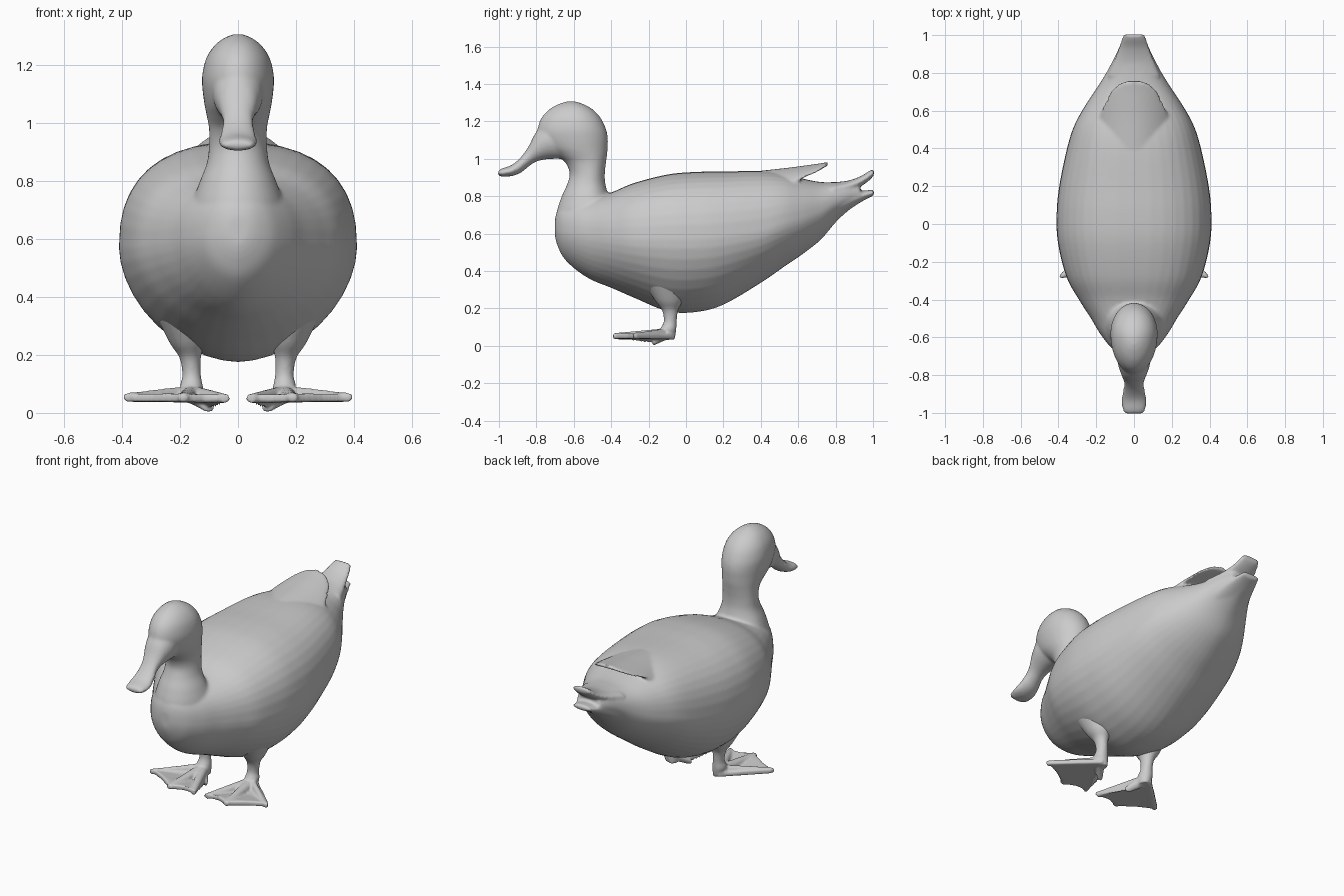
import bpy, bmesh
from math import cos, sin, pi
from mathutils import Vector

if "Cube" in bpy.data.objects:
    bpy.data.objects.remove(bpy.data.objects["Cube"])


def smooth_rows(rows, steps=5):
    """Catmull-Rom interpolation of a small table of sections."""
    out = []
    for i in range(len(rows) - 1):
        p0, p1 = rows[max(i - 1, 0)], rows[i]
        p2, p3 = rows[i + 1], rows[min(i + 2, len(rows) - 1)]
        for k in range(steps):
            t = k / steps
            out.append([0.5 * (2 * b + (c - a) * t + (2 * a - 5 * b + 4 * c - d) * t * t
                               + (3 * b - a - 3 * c + d) * t ** 3)
                        for a, b, c, d in zip(p0, p1, p2, p3)])
    return out + [list(rows[-1])]


def section(pos, lo, mid, hi, hw, along, n_lo=2.0, n_hi=2.0, xc=0.0, count=40):
    """Closed super-ellipse ring, lying across the y or the z axis."""
    ring = []
    for i in range(count):
        c, s = cos(2 * pi * i / count), sin(2 * pi * i / count)
        n, h = (n_hi, hi - mid) if s >= 0 else (n_lo, mid - lo)
        x = xc + hw * abs(c) ** (2 / n) * (1 if c >= 0 else -1)
        u = mid + h * abs(s) ** (2 / n) * (1 if s >= 0 else -1)
        ring.append(Vector((x, pos, u) if along == 'y' else (x, u, pos)))
    return ring


def plate(rows, along='y', droop=0.0):
    """Rows are (position, low, high, half width)."""
    rings = [section(p, a, (a + b) / 2, b, w, along) for p, a, b, w in smooth_rows(rows)]
    for r in rings:
        for v in r:
            v.z -= droop * v.x * v.x
    return rings


def build(name, lofts, voxel, smooth, mirror=False):
    """Skin every loft, then fuse them into one soft surface."""
    bm = bmesh.new()
    for rings in lofts:
        vs = [[bm.verts.new(p) for p in r] for r in rings]
        n = len(vs[0])
        for a, b in zip(vs, vs[1:]):
            for i in range(n):
                bm.faces.new((a[i], a[(i + 1) % n], b[(i + 1) % n], b[i]))
        bm.faces.new(vs[0][::-1])
        bm.faces.new(vs[-1])
    bmesh.ops.recalc_face_normals(bm, faces=bm.faces)
    me = bpy.data.meshes.new(name)
    bm.to_mesh(me)
    bm.free()
    ob = bpy.data.objects.new(name, me)
    bpy.context.collection.objects.link(ob)
    rm = ob.modifiers.new("fuse", 'REMESH')
    rm.mode, rm.voxel_size, rm.use_smooth_shade = 'VOXEL', voxel, True
    sm = ob.modifiers.new("soften", 'SMOOTH')
    sm.factor, sm.iterations = 0.5, smooth
    if mirror:
        ob.modifiers.new("mirror", 'MIRROR').use_mirror_merge = False
    return ob


# Body: y, bottom, widest height, top, half width
body_rows = [
    (-.70, .58, .63, .68, .035), (-.685, .53, .62, .73, .075), (-.65, .465, .61, .76, .125),
    (-.58, .40, .60, .78, .18), (-.50, .35, .59, .795, .228), (-.40, .31, .58, .82, .292),
    (-.28, .258, .57, .87, .358), (-.10, .185, .57, .916, .403), (.05, .18, .57, .93, .41),
    (.20, .22, .58, .932, .396), (.40, .337, .61, .935, .355), (.52, .42, .65, .922, .317),
    (.62, .488, .68, .895, .263), (.72, .567, .72, .876, .197), (.80, .66, .77, .876, .147),
    (.87, .725, .80, .88, .11), (.93, .765, .81, .865, .08)]
body = [section(*r, 'y', 1.8, 2.45) for r in smooth_rows(body_rows)]

# Neck and head: height, front, back, half width
neck_rows = [
    (.58, -.66, -.30, .17), (.70, -.69, -.34, .165), (.79, -.668, -.405, .135),
    (.86, -.637, -.43, .108), (.92, -.622, -.434, .1), (.98, -.645, -.428, .1),
    (1.02, -.695, -.422, .107), (1.06, -.75, -.419, .115), (1.11, -.785, -.418, .122),
    (1.16, -.793, -.428, .124), (1.22, -.772, -.457, .111), (1.265, -.73, -.5, .083),
    (1.293, -.68, -.55, .048), (1.306, -.64, -.59, .015)]
neck = [section(z, f, f + .58 * (b - f), b, w, 'z') for z, f, b, w in smooth_rows(neck_rows)]

# Bill: y, bottom, top, half width
bill = plate([
    (-1.005, .913, .935, .045), (-.985, .905, .948, .06), (-.93, .908, .968, .066),
    (-.88, .928, 1.012, .057), (-.84, .96, 1.07, .052), (-.80, .985, 1.145, .066),
    (-.74, .998, 1.2, .085), (-.66, 1.0, 1.21, .09)])

# Forked tail: an upper and a lower lip
tail_top = plate([(.78, .79, .872, .14), (.86, .82, .882, .108), (.93, .85, .905, .082),
                  (.98, .885, .935, .066), (1.005, .912, .946, .055)])
tail_low = plate([(.80, .68, .80, .13), (.88, .735, .82, .1), (.95, .777, .83, .075),
                  (1.005, .805, .835, .055)])

# Folded wing tips lying over the rump
wings = plate([(.30, .82, .925, .24), (.45, .86, .942, .215), (.55, .895, .953, .19),
               (.62, .92, .962, .165), (.70, .943, .973, .125), (.74, .956, .98, .085),
               (.757, .963, .982, .04)], droop=1.7)

build("duck_body", [body, neck, bill, tail_top, tail_low, wings], .009, 5)

# Leg: height, front, back, half width, x centre
leg = [section(z, f, (f + b) / 2, b, w, 'z', xc=x, count=20) for z, f, b, w, x in smooth_rows([
    (.33, -.22, .0, .09, .19), (.24, -.165, -.02, .06, .175), (.19, -.128, -.042, .037, .165),
    (.13, -.119, -.05, .032, .16), (.085, -.14, -.052, .04, .16), (.035, -.15, -.06, .03, .15)])]


def toe(tip, r0=.03, r1=.016):
    start, tip = Vector((.16, -.10, .065)), Vector(tip)
    rings = []
    for k in range(6):
        c = start.lerp(tip, k / 5)
        r = r0 + (r1 - r0) * k / 5
        rings.append(section(c.y, c.z - r, c.z, c.z + r, r * 1.15, 'y', xc=c.x, count=12))
    return rings


# Webbed foot: three toes, a low inner pad and the skin between them
toes = [toe((.385, -.285, .053)), toe((.19, -.39, .052)), toe((.045, -.365, .05)),
        toe((.1, -.175, .018), .03, .018)]
outline = [(.175, -.06, .05), (.39, -.265, .053), (.29, -.315, .053), (.19, -.385, .052),
           (.115, -.352, .05), (.035, -.36, .05), (.095, -.18, .025)]
web = [[Vector(p) + Vector((0, 0, dz)) for p in outline] for dz in (-.014, .014)]
build("leg_and_webbed_foot", [leg, web] + toes, .007, 3, mirror=True)
